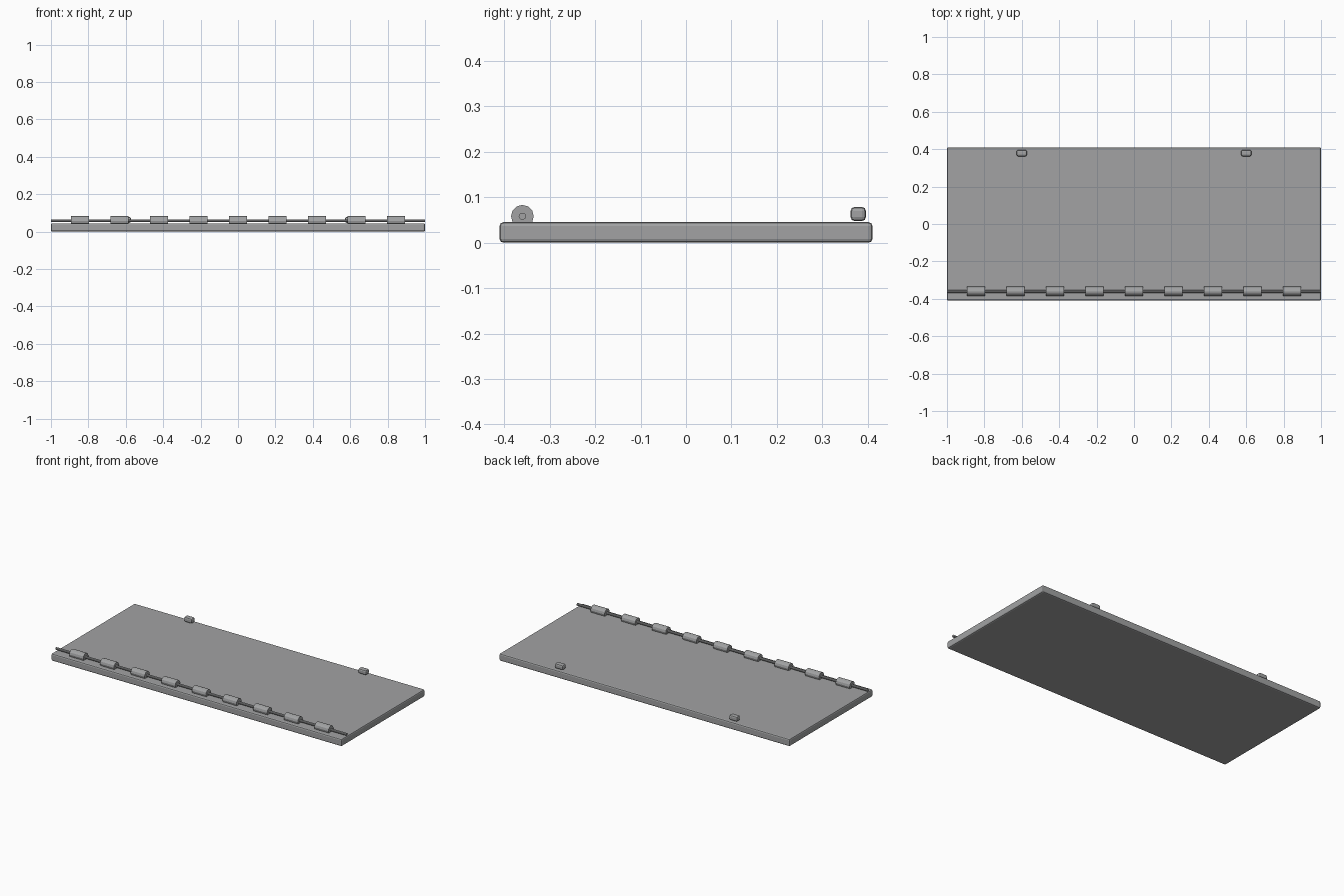
import bpy
import math

if "Cube" in bpy.data.objects:
    bpy.data.objects.remove(bpy.data.objects["Cube"])

# Dark grey metal shared by all parts
metal = bpy.data.materials.new("dark_grey_metal")
metal.diffuse_color = (0.36, 0.365, 0.37, 1.0)
metal.use_nodes = True
metal.node_tree.nodes["Principled BSDF"].inputs["Base Color"].default_value = metal.diffuse_color


def bevelled_box(name, centre, size, bevel, segments):
    bpy.ops.mesh.primitive_cube_add(size=1, location=centre)
    ob = bpy.context.object
    ob.name = name
    ob.scale = size
    bpy.ops.object.transform_apply(location=False, rotation=False, scale=True)
    mod = ob.modifiers.new("edge_bevel", 'BEVEL')
    mod.width = bevel
    mod.segments = segments
    ob.data.materials.append(metal)
    return ob


def x_cylinder(name, centre, radius, length, sides):
    bpy.ops.mesh.primitive_cylinder_add(
        vertices=sides, radius=radius, depth=length,
        location=centre, rotation=(0, math.pi / 2, 0))
    ob = bpy.context.object
    ob.name = name
    ob.data.materials.append(metal)
    return ob


# Flat panel with softened edges
bevelled_box("panel", (0, 0, 0.0225), (2.0, 0.82, 0.045), 0.008, 2)

# Hinge pin along the front edge
HINGE_Y, HINGE_Z = -0.36, 0.058
x_cylinder("hinge_pin", (0, HINGE_Y, HINGE_Z), 0.008, 2.0, 10)

# Row of hinge knuckles, partly sunk into the panel
for i in range(9):
    x_cylinder(f"hinge_knuckle_{i + 1}", ((i - 4) * 0.211, HINGE_Y, HINGE_Z),
               0.025, 0.096, 12)

# Pair of small stops at the back edge
for side, label in ((-1, "left"), (1, "right")):
    bevelled_box(f"{label}_stop", (side * 0.6, 0.379, 0.063),
                 (0.056, 0.034, 0.031), 0.009, 2)
